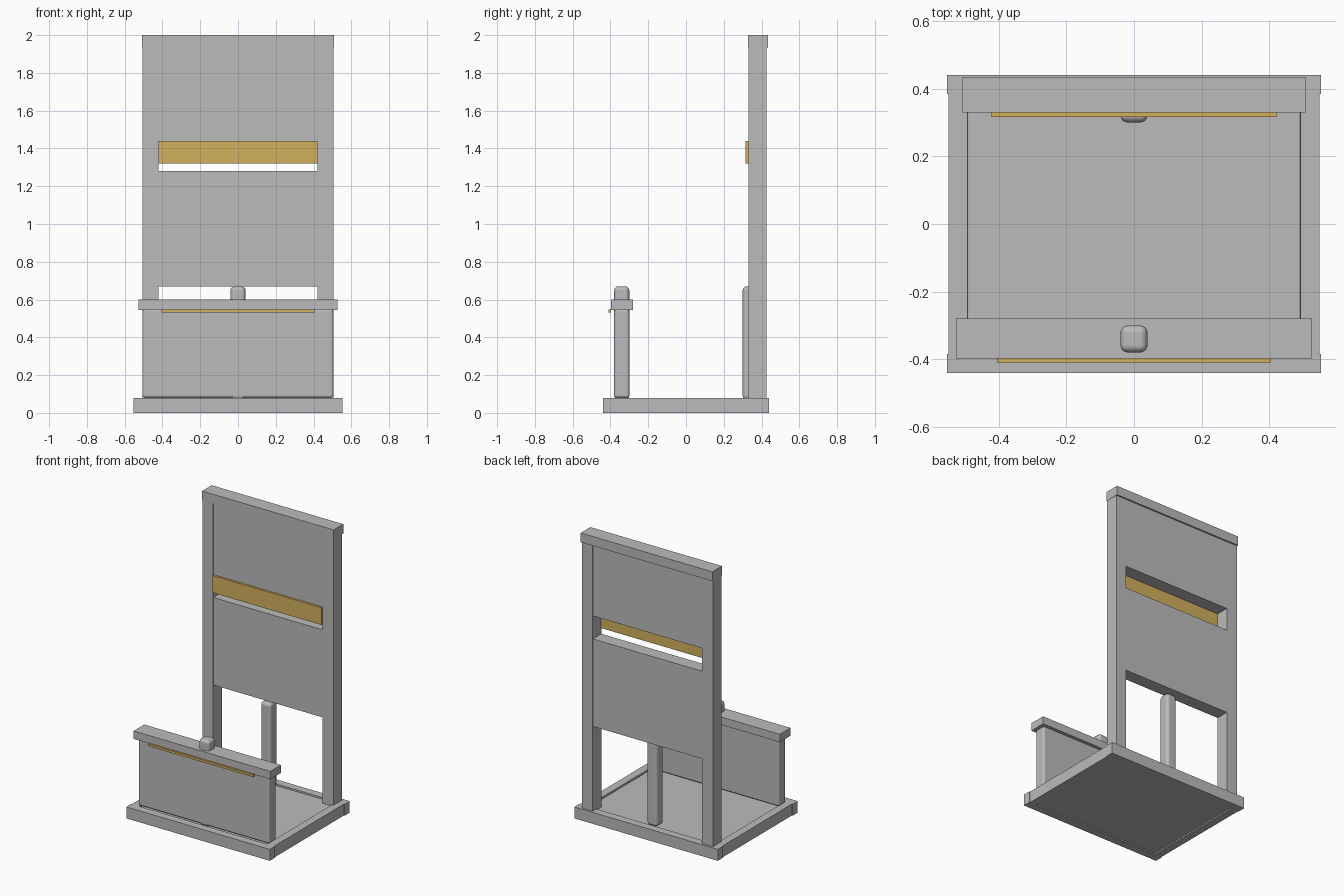
import bpy
import bmesh

if "Cube" in bpy.data.objects:
    bpy.data.objects.remove(bpy.data.objects["Cube"])


def material(name, rgb):
    m = bpy.data.materials.new(name)
    m.diffuse_color = (*rgb, 1)
    m.use_nodes = True
    m.node_tree.nodes["Principled BSDF"].inputs["Base Color"].default_value = m.diffuse_color
    return m


grey = material("grey", (0.5, 0.5, 0.5))
gold = material("gold", (0.65, 0.44, 0.11))


def box(name, x, y, z, mat=grey, bevel=0.0, segments=3):
    """Box from (min, max) ranges, optionally with rounded edges."""
    me = bpy.data.meshes.new(name)
    bm = bmesh.new()
    bmesh.ops.create_cube(bm, size=1)
    for v in bm.verts:
        for i, (lo, hi) in enumerate((x, y, z)):
            v.co[i] = hi if v.co[i] > 0 else lo
    bm.to_mesh(me)
    bm.free()
    me.materials.append(mat)
    ob = bpy.data.objects.new(name, me)
    bpy.context.collection.objects.link(ob)
    if bevel:
        mod = ob.modifiers.new("rounding", "BEVEL")
        mod.width = bevel
        mod.segments = segments
        for p in me.polygons:
            p.use_smooth = True
        mod.harden_normals = True
    return ob


# Base: front and back rails, side rails, recessed floor
box("front_rail", (-0.553, 0.553), (-0.44, -0.385), (0, 0.08))
box("back_rail", (-0.553, 0.553), (0.385, 0.44), (0, 0.08))
for side, s in (("left", -1), ("right", 1)):
    xs = sorted((s * 0.493, s * 0.548))
    box(side + "_rail", xs, (-0.385, 0.385), (0, 0.08))
    # Tall uprights at the back
    xs = sorted((s * 0.422, s * 0.505))
    box(side + "_upright", xs, (0.33, 0.425), (0.07, 1.935))
box("floor_panel", (-0.493, 0.493), (-0.385, 0.385), (0.004, 0.072), bevel=0.006, segments=1)

# Back wall: two panels with a slot between, and a cap
box("lower_back_panel", (-0.422, 0.422), (0.331, 0.424), (0.67, 1.28))
box("upper_back_panel", (-0.422, 0.422), (0.331, 0.424), (1.44, 1.935))
box("back_cap", (-0.507, 0.507), (0.329, 0.435), (1.935, 2.0))
box("slot_slat", (-0.422, 0.422), (0.316, 0.332), (1.32, 1.44), gold)

# Front board with its cap and trim strip
box("front_board", (-0.505, 0.505), (-0.38, -0.30), (0.08, 0.55), bevel=0.014)
box("front_cap", (-0.527, 0.527), (-0.397, -0.28), (0.545, 0.6))
box("front_trim", (-0.405, 0.405), (-0.41, -0.396), (0.532, 0.548), gold)

# Rounded centre posts
for name, y in (("front_post", -0.34), ("back_post", 0.34)):
    box(name, (-0.04, 0.04), (y - 0.04, y + 0.04), (0.07, 0.67), bevel=0.022, segments=4)
